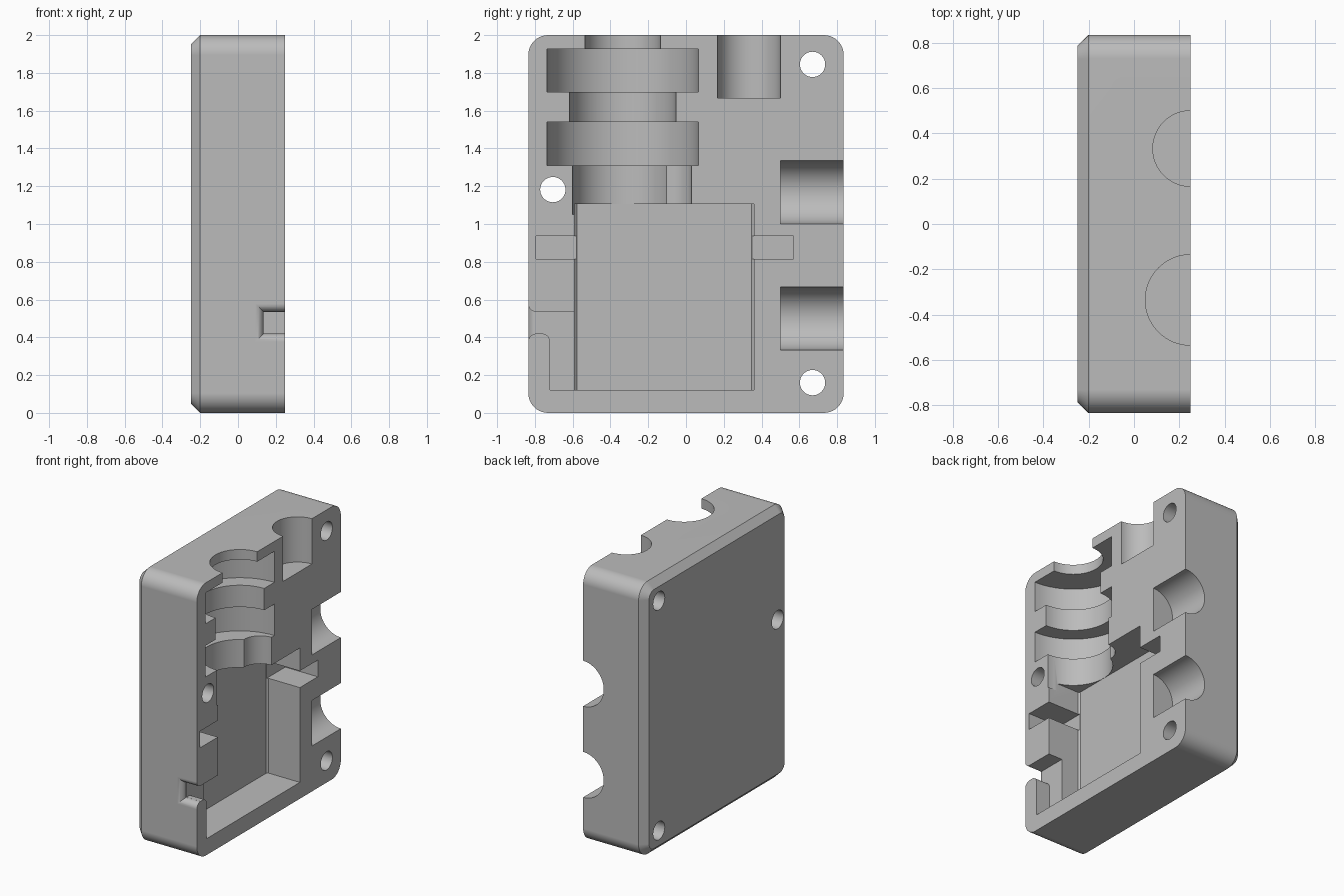
import bpy, bmesh
from math import sin, cos, pi, radians
from mathutils import Vector

cube = bpy.data.objects.get("Cube")
if cube:
    bpy.data.objects.remove(cube, do_unlink=True)

grey = bpy.data.materials.new("matte grey")
grey.use_nodes = True
grey.diffuse_color = (0.5, 0.5, 0.5, 1)
grey.node_tree.nodes["Principled BSDF"].inputs["Base Color"].default_value = grey.diffuse_color


def loft(name, rings):
    """Closed solid skinned through matching rings of points."""
    bm = bmesh.new()
    loops = [[bm.verts.new(p) for p in ring] for ring in rings]
    n = len(loops[0])
    for a, b in zip(loops, loops[1:]):
        for i in range(n):
            j = (i + 1) % n
            bm.faces.new((a[i], a[j], b[j], b[i]))
    bm.faces.new(loops[0])
    bm.faces.new(loops[-1])
    bmesh.ops.recalc_face_normals(bm, faces=bm.faces)
    mesh = bpy.data.meshes.new(name)
    bm.to_mesh(mesh)
    bm.free()
    mesh.materials.append(grey)
    obj = bpy.data.objects.new(name, mesh)
    bpy.context.collection.objects.link(obj)
    return obj


def arc(cu, cv, r, start, end, steps=10):
    return [(cu + r * cos(radians(start + (end - start) * i / steps)),
             cv + r * sin(radians(start + (end - start) * i / steps)))
            for i in range(steps + 1)]


def box(name, x, y, z):
    return loft(name, [[(a, y[0], z[0]), (a, y[1], z[0]), (a, y[1], z[1]), (a, y[0], z[1])]
                       for a in x])


def cylinder(name, axis, u, v, r, ends, sides=64):
    """Cylinder along an axis; u and v are the other two coordinates in xyz order."""
    rings = []
    for e in ends:
        ring = []
        for i in range(sides):
            p = [u + r * cos(2 * pi * i / sides), v + r * sin(2 * pi * i / sides)]
            p.insert("xyz".index(axis), e)
            ring.append(Vector(p))
        rings.append(ring)
    return loft(name, rings)


def body_ring(x, inset):
    r, half_y, half_z = 0.105 - inset, 0.73, 0.895
    corners = ((1, 1, 0), (-1, 1, 90), (-1, -1, 180), (1, -1, 270))
    return [(x, y, z) for sy, sz, a in corners
            for y, z in arc(sy * half_y, 1 + sz * half_z, r, a, a + 90)]


# Case half with rounded corners and a chamfered outer face
case = loft("case_half", [body_ring(-0.25, 0.05), body_ring(-0.2, 0), body_ring(0.25, 0)])

OPEN = 0.25   # parting plane
OUT = 0.35
cutters = []

# Main motor pocket with slightly eased floor edges, and mounting ear slots
y0, y1, floor, ease = -0.59, 0.36, -0.016, 0.012
pocket = [(OUT, y0), (floor + ease, y0), (floor, y0 + ease),
          (floor, y1 - ease), (floor + ease, y1), (OUT, y1)]
cutters.append(loft("pocket_cutter", [[(x, y, z) for x, y in pocket] for z in (0.12, 1.105)]))
cutters.append(box("ear_cutter", (-0.015, OUT), (-0.795, 0.568), (0.815, 0.937)))

# Stepped shaft and gear recess: radius, bottom, top
for r, low, high in ((0.265, 1.05, 1.4), (0.4, 1.31, 1.54), (0.282, 1.45, 1.8),
                     (0.4, 1.7, 1.927), (0.2, 1.85, 2.1)):
    cutters.append(cylinder("shaft_cutter", "z", OPEN, -0.335, r, (low, high)))
cutters.append(cylinder("idler_cutter", "z", OPEN, -0.1, 0.13, (1.05, 1.4)))

# Round sockets on the top and the back
cutters.append(cylinder("top_socket_cutter", "z", OPEN, 0.333, 0.167, (1.668, 2.1)))
for z in (0.5, 1.168):
    cutters.append(cylinder("back_socket_cutter", "y", OPEN, z, 0.167, (0.5, 0.95)))

# Cable channel with a rounded tab and a flared exit
r = 0.043
tab = arc(-0.72 - r, 0.42 - r, r, 90, 0)
channel = [(-0.9, 0.42)] + tab + [(-0.72, 0.12), (-0.5, 0.12), (-0.5, 0.535), (-0.9, 0.535)]
cutters.append(loft("channel_cutter", [[(x, y, z) for y, z in channel] for x in (0.135, OUT)]))
flare = []
for i in range(11):
    a = pi / 2 * i / 10
    y, g = -0.835 + r - r * sin(a), r * (1 - cos(a)) + 0.0005
    flare.append([(0.135 - g, y, 0.42 - g), (OUT, y, 0.42 - g),
                  (OUT, y, 0.535 + g), (0.135 - g, y, 0.535 + g)])
flare.append([(x, -0.9, z) for x, y, z in flare[-1]])
cutters.append(loft("flare_cutter", flare))

# Screw holes
for y, z in ((0.67, 1.845), (-0.705, 1.182), (0.67, 0.16)):
    cutters.append(cylinder("screw_hole_cutter", "x", y, z, 0.067, (-0.4, 0.4), 40))

# Carve the case, then drop the cutters
bpy.context.view_layer.objects.active = case
for obj in bpy.context.selected_objects:
    obj.select_set(False)
case.select_set(True)
for cutter in cutters:
    cutter.hide_render = True
    mod = case.modifiers.new("cut", "BOOLEAN")
    mod.operation, mod.solver, mod.object = "DIFFERENCE", "EXACT", cutter
    bpy.ops.object.modifier_apply(modifier=mod.name)
for cutter in cutters:
    bpy.data.objects.remove(cutter, do_unlink=True)

# Smooth curves, crisp edges
bpy.ops.object.shade_smooth_by_angle(angle=radians(30))
weighted = case.modifiers.new("weighted normals", "WEIGHTED_NORMAL")
weighted.keep_sharp = True
